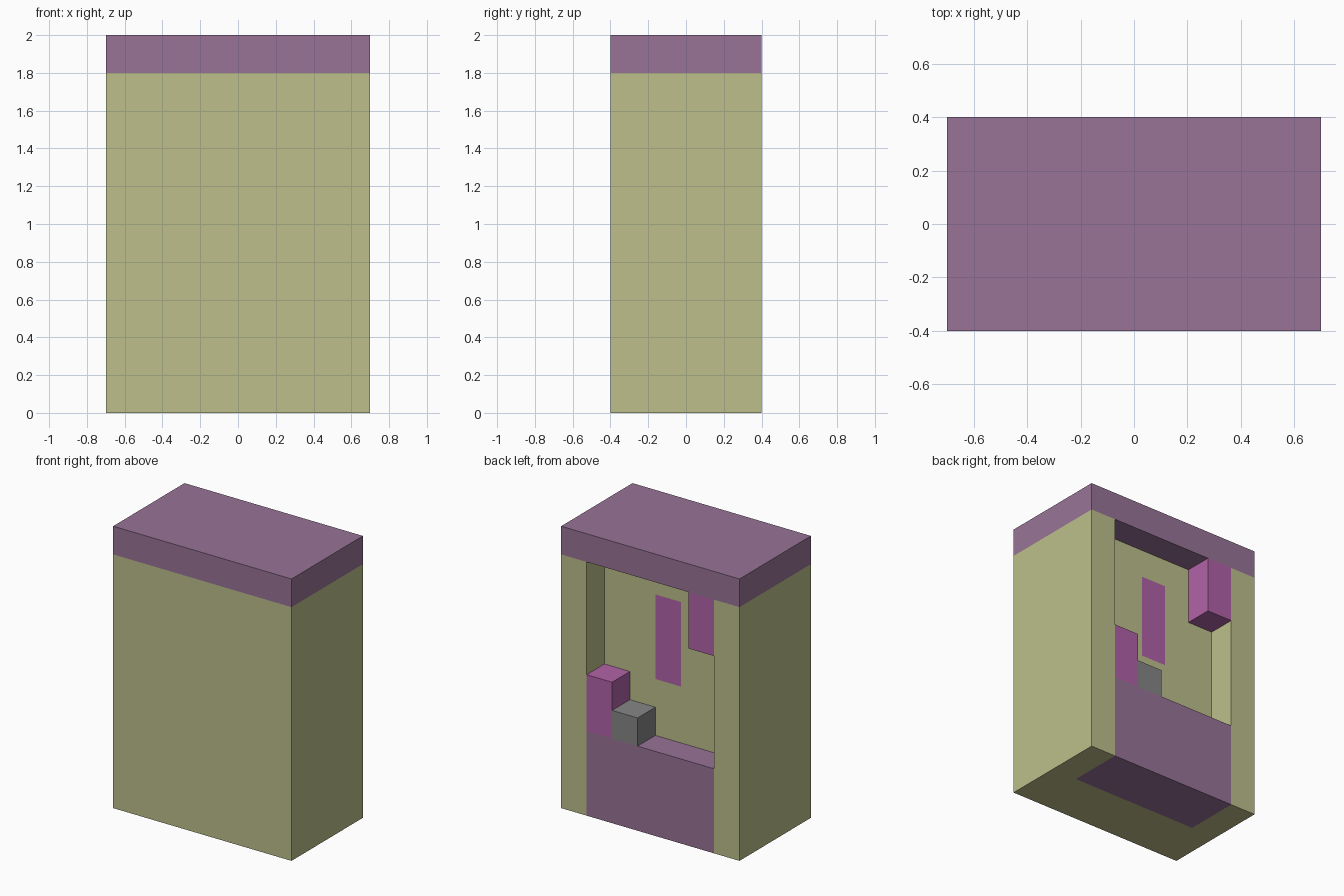
import bpy
import bmesh
from mathutils import Vector

cube = bpy.data.objects.get("Cube")
if cube:
    bpy.data.objects.remove(cube, do_unlink=True)


def material(name, *srgb):
    """Make a flat material from 0-255 display values."""
    color = [((c / 255 + 0.055) / 1.055) ** 2.4 for c in srgb] + [1.0]
    mat = bpy.data.materials.new(name)
    mat.use_nodes = True
    mat.diffuse_color = color
    bsdf = mat.node_tree.nodes["Principled BSDF"]
    bsdf.inputs["Base Color"].default_value = color
    bsdf.inputs["Roughness"].default_value = 0.9
    return mat


sand = material("sand yellow", 189, 191, 139)
plum = material("dusty plum", 152, 116, 151)
magenta = material("magenta", 177, 99, 168)
gray = material("gray", 134, 134, 134)


def box(name, mat, x, y, z, cuts=()):
    """Block spanning the given ranges, optionally sliced by planes."""
    bm = bmesh.new()
    bmesh.ops.create_cube(bm, size=1)
    for v in bm.verts:
        v.co = Vector([a + (b - a) * (c + 0.5) for (a, b), c in zip((x, y, z), v.co)])
    for point, normal in cuts:
        geom = bm.verts[:] + bm.edges[:] + bm.faces[:]
        bmesh.ops.bisect_plane(bm, geom=geom, plane_co=point, plane_no=normal)
    mesh = bpy.data.meshes.new(name)
    bm.to_mesh(mesh)
    bm.free()
    mesh.materials.append(mat)
    obj = bpy.data.objects.new(name, mesh)
    bpy.context.collection.objects.link(obj)
    return obj


# Outer shell: roof slab, solid front wall and the two side posts
box("roof", plum, (-0.7, 0.7), (-0.4, 0.4), (1.8, 2))
box("front_wall", sand, (-0.7, 0.7), (-0.4, 0), (0, 1.8))
for side, x in (("left", (0.5, 0.7)), ("right", (-0.7, -0.5))):
    box(side + "_post", sand, x, (0, 0.4), (0, 1.8))

# Recess: counter and inner wall with a flush coloured panel
box("counter", plum, (-0.5, 0.5), (0, 0.4), (0, 0.6))
cuts = [((x, 0, 0), (1, 0, 0)) for x in (-0.1, 0.1)]
cuts += [((0, 0, z), (0, 0, 1)) for z in (1, 1.6)]
inner = box("inner_wall", sand, (-0.5, 0.5), (0, 0.2), (0.6, 1.8), cuts)
inner.data.materials.append(magenta)
for face in inner.data.polygons:
    c = face.center
    if face.normal.y > 0.9 and abs(c.x) < 0.1 and 1 < c.z < 1.6:
        face.material_index = 1

# Blocks standing on the counter and hanging from the roof
box("tall_counter_block", magenta, (0.3, 0.5), (0.2, 0.4), (0.6, 1))
box("small_counter_block", gray, (0.1, 0.3), (0.2, 0.4), (0.6, 0.8))
box("hanging_block", magenta, (-0.5, -0.3), (0.2, 0.4), (1.4, 1.8))
